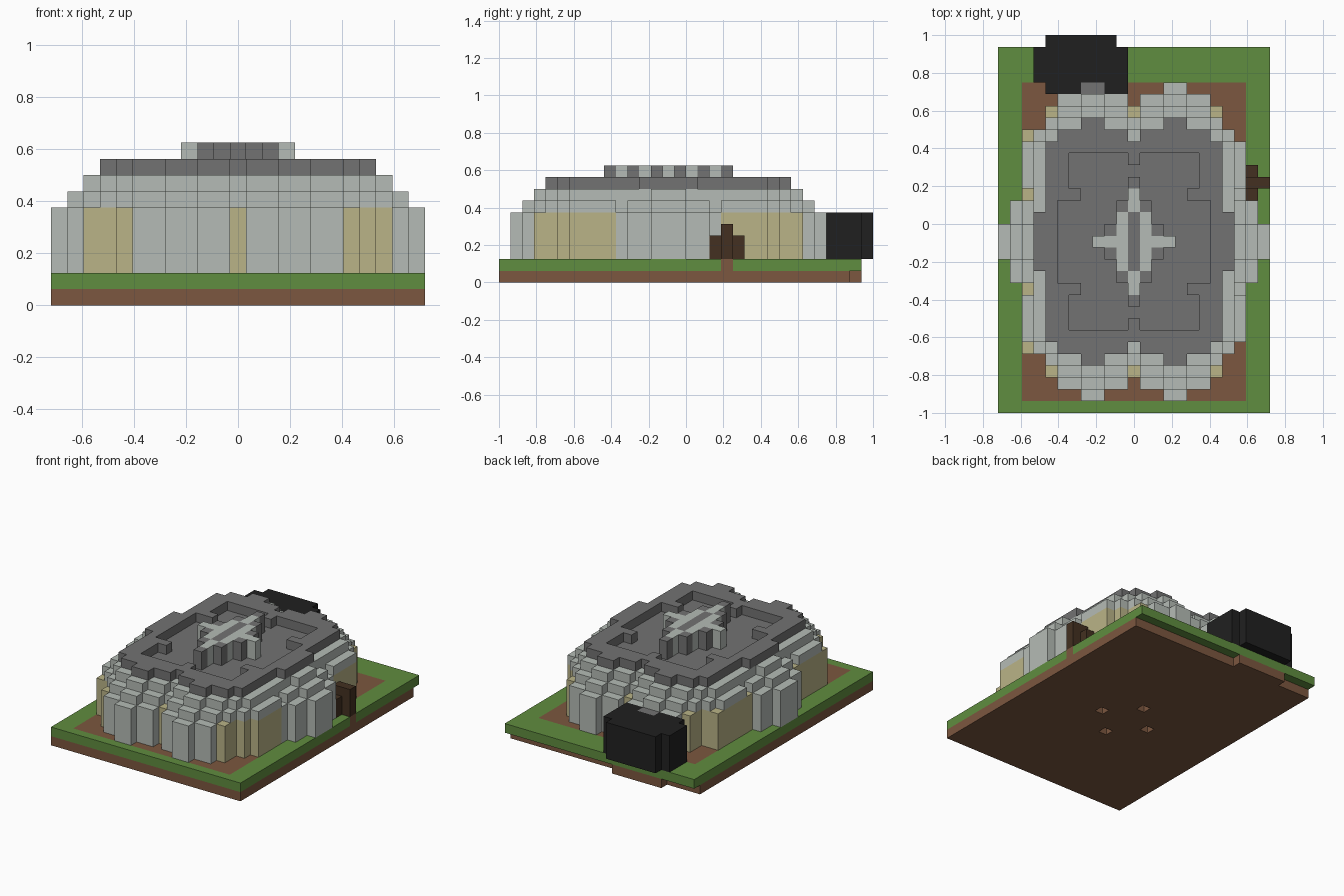
import bpy, bmesh
from mathutils import Vector

if "Cube" in bpy.data.objects:
    bpy.data.objects.remove(bpy.data.objects["Cube"])

U = 1 / 16            # block size
MID = 14              # row through the middle of the dome


def material(name, r, g, b):
    m = bpy.data.materials.new(name)
    m.use_nodes = True
    m.diffuse_color = (r, g, b, 1)
    m.node_tree.nodes["Principled BSDF"].inputs["Base Color"].default_value = (r, g, b, 1)
    return m


STONE = material("pale stone", .46, .50, .465)
SLATE = material("dark grey stone", .17, .17, .17)
TAN = material("tan panel", .49, .455, .245)
GRASS = material("grass green", .117, .266, .05)
DIRT = material("dirt brown", .2, .095, .05)
COAL = material("black block", .0145, .0145, .0145)
WOOD = material("dark wood", .056, .03, .015)

SIDES = [Vector(v) for v in ((1, 0, 0), (-1, 0, 0), (0, 1, 0), (0, -1, 0), (0, 0, 1), (0, 0, -1))]


def build(name, cells, mat):
    """Skin a set of (column, row, layer) blocks, keeping only outer faces."""
    bm = bmesh.new()
    for c in cells:
        centre = Vector(c)
        for n in SIDES:
            if tuple(int(v) for v in centre + n) in cells:
                continue
            a = Vector((n.y, n.z, n.x))
            b = n.cross(a)
            quad = [centre + (n + a * s + b * t) / 2
                    for s, t in ((-1, -1), (1, -1), (1, 1), (-1, 1))]
            bm.faces.new([bm.verts.new((p.x * U, (p.y + .5) * U - 1, (p.z + .5) * U))
                          for p in quad])
    bmesh.ops.remove_doubles(bm, verts=bm.verts, dist=U / 100)
    bmesh.ops.dissolve_limit(bm, angle_limit=.01, verts=bm.verts, edges=bm.edges)
    me = bpy.data.meshes.new(name)
    bm.to_mesh(me)
    bm.free()
    me.materials.append(mat)
    ob = bpy.data.objects.new(name, me)
    bpy.context.collection.objects.link(ob)


def box(x0, x1, y0, y1, z0, z1):
    """Blocks of a box, both ends included."""
    return {(x, y, z) for x in range(x0, x1 + 1)
            for y in range(y0, y1 + 1) for z in range(z0, z1 + 1)}


def mirrored(spans, z0, z1):
    """Blocks from (first row, last row, inner, outer) spans, mirrored both ways."""
    out = set()
    for r0, r1, d0, d1 in spans:
        for r in range(r0, r1 + 1):
            for d in range(d0, d1 + 1):
                for x, y in ((d, r), (-d, r), (d, -r), (-d, -r)):
                    out |= box(x, x, MID + y, MID + y, z0, z1)
    return out


# Ground: dirt slab with four small pits, dirt floor, path and grass frame
pits = {(3, MID, 0), (-3, MID, 0), (0, MID + 3, 0), (0, MID - 3, 0)}
slab = (box(-11, 11, 0, 29, 0, 0) | box(-7, -2, 30, 30, 0, 0)) - pits
floor = box(-9, 9, 1, 27, 1, 1) | box(10, 11, 19, 19, 1, 1)
build("dirt_base", slab | floor, DIRT)
build("grass_border", box(-11, 11, 0, 30, 1, 1) - floor, GRASS)

# Outer wall, with tan panels between the pale buttresses
wall = mirrored([(13, 13, 3, 4), (12, 12, 1, 6), (10, 11, 0, 7), (9, 9, 0, 8),
                 (4, 8, 0, 9), (2, 3, 0, 10), (0, 1, 0, 11)], 2, 5)
wall |= box(-9, -9, MID + 9, MID + 9, 2, 5) | box(-9, -9, MID - 9, MID - 9, 2, 5)


def is_panel(x, y):
    d, r = abs(x), abs(y - MID)
    if d == 0:
        return r == 11
    return d >= 7 and (5 if x > 0 else 4) <= r <= 11


panels = {c for c in wall if is_panel(c[0], c[1])}
back_stone = box(-4, -3, 27, 27, 2, 5)
build("wall_panels", panels, TAN)
build("wall_stone", wall - panels - back_stone, STONE)
build("back_stone", back_stone, SLATE)

# Pale steps rising to the roof
step_1 = mirrored([(12, 12, 3, 4), (11, 11, 1, 6), (10, 10, 0, 7), (9, 9, 0, 8),
                   (5, 8, 0, 9), (4, 4, 0, 8), (2, 3, 0, 9), (0, 1, 0, 10)], 6, 6)
step_2 = mirrored([(11, 11, 3, 4), (10, 10, 1, 6), (9, 9, 0, 7),
                   (2, 8, 0, 8), (0, 1, 0, 9)], 7, 7)
build("lower_step", step_1, STONE)

# Dark roof: sunken middle inside a raised rim
sunk = mirrored([(0, 3, 0, 6), (4, 4, 0, 4), (5, 6, 0, 5), (7, 7, 1, 5)], 7, 7)
build("upper_step", step_2 - sunk, STONE)
build("roof_floor", sunk, SLATE)
rim = mirrored([(10, 10, 3, 4), (9, 9, 1, 6), (3, 8, 0, 7), (0, 2, 0, 8)], 8, 8)
build("roof_rim", rim - {(x, y, 8) for x, y, z in sunk}, SLATE)

# Raised crest with a pale cross and a dark centre stripe
crest = mirrored([(4, 5, 0, 0), (2, 3, 0, 1), (1, 1, 0, 2), (0, 0, 0, 3)], 8, 9)
cross = mirrored([(3, 4, 0, 0), (1, 2, 1, 1), (0, 0, 1, 3)], 8, 9)
build("crest_cross", cross, STONE)
build("crest_surround", crest - cross, SLATE)

# Black block at the back
black = box(-8, -1, 28, 30, 2, 5) | box(-7, -2, 31, 31, 2, 5) | box(-7, -1, 27, 27, 2, 5)
build("back_block", black - back_stone, COAL)

# Wooden door with a taller middle
door = box(10, 10, 18, 20, 2, 3) | box(10, 11, 19, 19, 2, 4)
build("door", door, WOOD)
